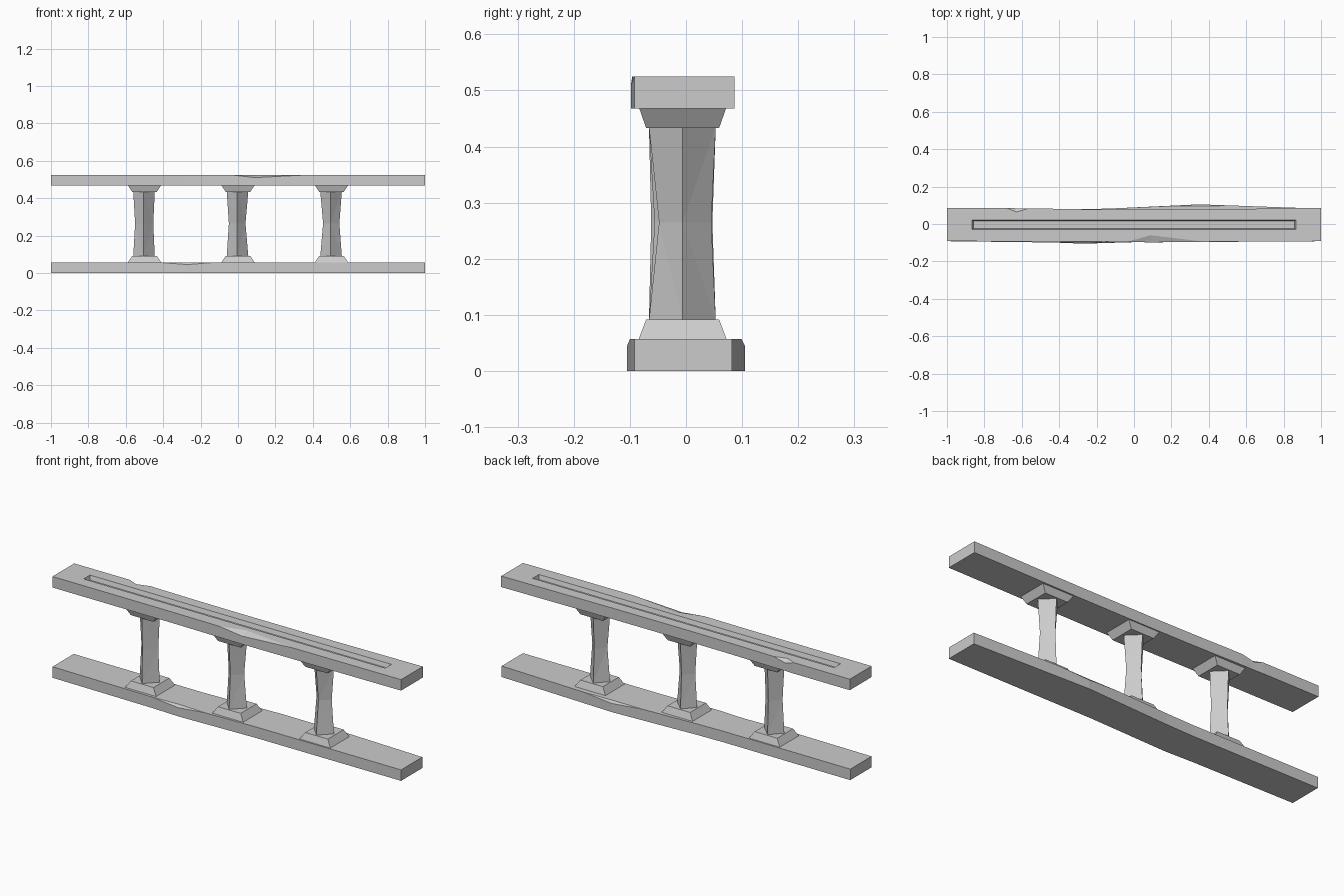
import bpy, bmesh

if "Cube" in bpy.data.objects:
    bpy.data.objects.remove(bpy.data.objects["Cube"])


def loft(name, rings):
    """Skin a list of equal-length point rings and cap both ends."""
    bm = bmesh.new()
    loops = [[bm.verts.new(p) for p in ring] for ring in rings]
    n = len(loops[0])
    for a, b in zip(loops, loops[1:]):
        for i in range(n):
            j = (i + 1) % n
            bm.faces.new((a[i], a[j], b[j], b[i]))
    bm.faces.new(loops[0])
    bm.faces.new(loops[-1])
    bmesh.ops.remove_doubles(bm, verts=bm.verts, dist=1e-5)
    bmesh.ops.triangulate(bm, faces=[f for f in bm.faces if len(f.verts) > 3])
    bmesh.ops.recalc_face_normals(bm, faces=bm.faces)
    bmesh.ops.dissolve_limit(bm, angle_limit=0.01, verts=bm.verts, edges=bm.edges)
    mesh = bpy.data.meshes.new(name)
    bm.to_mesh(mesh)
    bm.free()
    obj = bpy.data.objects.new(name, mesh)
    bpy.context.collection.objects.link(obj)
    return obj


def rail(name, z0, z1, stations):
    """Station: x, front y, back y, front chip (inset, drop), back chip (inset, drop)."""
    rings = []
    for x, f, b, (fi, fd), (bi, bd) in stations:
        rings.append([(x, f, z0), (x, f, z1 - fd), (x, f + fi, z1),
                      (x, b - bi, z1), (x, b, z1 - bd), (x, b, z0)])
    return loft(name, rings)


def rect(cx, cy, hx, hy, z):
    return [(cx - hx, cy - hy, z), (cx + hx, cy - hy, z),
            (cx + hx, cy + hy, z), (cx - hx, cy + hy, z)]


def diamond(cx, left, right, front, back, z):
    return [(cx + left, -0.006, z), (cx - 0.005, front, z),
            (cx + right, -0.006, z), (cx - 0.005, back, z)]


NO = (0, 0)

# Worn bottom rail, bulging at front left and back right
rail("bottom_rail", 0, 0.057, [
    (-1, -0.092, 0.082, NO, NO),
    (-0.43, -0.099, 0.079, NO, NO),
    (-0.27, -0.105, 0.079, (0.012, 0.012), NO),
    (-0.12, -0.100, 0.083, NO, NO),
    (0.18, -0.092, 0.096, NO, NO),
    (0.35, -0.092, 0.105, NO, (0.010, 0.012)),
    (0.52, -0.091, 0.099, NO, NO),
    (1, -0.092, 0.082, NO, NO)])

# Worn top rail with chipped edges
top = rail("top_rail", 0.468, 0.525, [
    (-1, -0.092, 0.086, NO, NO),
    (-0.68, -0.092, 0.086, NO, NO),
    (-0.63, -0.092, 0.084, NO, (0.02, 0.016)),
    (-0.56, -0.092, 0.084, NO, NO),
    (-0.3, -0.093, 0.079, NO, NO),
    (-0.04, -0.096, 0.077, NO, NO),
    (0.09, -0.098, 0.077, (0.038, 0.015), NO),
    (0.38, -0.095, 0.078, NO, NO),
    (0.9, -0.092, 0.084, NO, NO),
    (1, -0.092, 0.086, NO, NO)])

# Long groove in the top rail
cutter = loft("groove_cutter", [rect(0, -0.004, 0.858, 0.019, 0.503),
                                rect(0, -0.004, 0.868, 0.029, 0.535)])
cutter.hide_render = True
mod = top.modifiers.new("groove", "BOOLEAN")
mod.operation = "DIFFERENCE"
mod.solver = "EXACT"
mod.object = cutter
bpy.context.view_layer.objects.active = top
bpy.ops.object.modifier_apply(modifier=mod.name)
bpy.data.objects.remove(cutter)

# Balusters: tapered foot, waisted four-sided shaft, flared cap
WAIST = {-0.5: (-0.05, 0.047, -0.062, 0.047),
         0.0: (-0.049, 0.04, -0.056, 0.044),
         0.5: (-0.045, 0.042, -0.048, 0.045)}
for side, (x, waist) in zip(("left", "middle", "right"), WAIST.items()):
    loft(side + "_foot", [rect(x, -0.006, 0.09, 0.079, 0.055),
                          rect(x, -0.006, 0.065, 0.065, 0.092)])
    loft(side + "_shaft", [diamond(x, -0.06, 0.055, -0.066, 0.053, 0.09),
                           diamond(x, *waist, 0.265),
                           diamond(x, -0.06, 0.055, -0.066, 0.053, 0.435)])
    loft(side + "_cap", [rect(x, -0.006, 0.065, 0.065, 0.433),
                         rect(x, -0.006, 0.09, 0.078, 0.47)])
